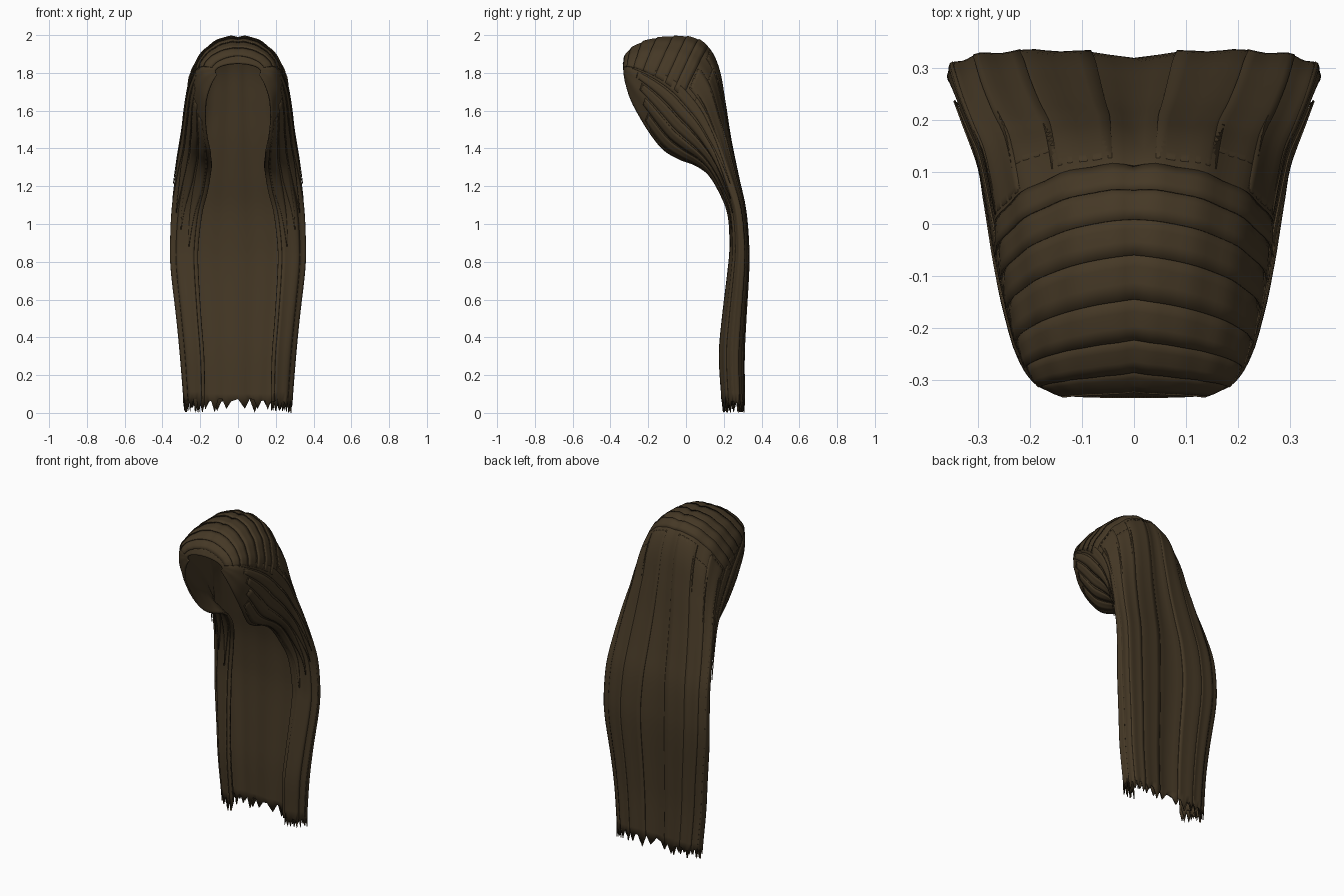
import bpy, math, random
from mathutils import Vector

random.seed(4)
cube = bpy.data.objects.get("Cube")
if cube:
    bpy.data.objects.remove(cube)

brown = bpy.data.materials.new("dark_brown_hair")
brown.use_nodes = True
colour = (0.06, 0.040, 0.019, 1)
brown.diffuse_color = colour
brown.node_tree.nodes["Principled BSDF"].inputs["Base Color"].default_value = colour
brown.node_tree.nodes["Principled BSDF"].inputs["Roughness"].default_value = 0.9

# Sections from brow to hem: midline y, z, front edge y, z, half width, edge x
SECTIONS = [
    (-.335, 1.85, -.33, 1.79, .12, .11),
    (-.30, 1.92, -.32, 1.74, .185, .14),
    (-.20, 1.975, -.29, 1.65, .225, .17),
    (-.06, 1.995, -.23, 1.54, .25, .175),
    (.05, 1.985, -.17, 1.45, .265, .165),
    (.13, 1.93, -.11, 1.385, .275, .15),
    (.18, 1.82, -.03, 1.34, .285, .145),
    (.21, 1.65, .05, 1.31, .295, .14),
    (.24, 1.45, .12, 1.26, .315, .145),
    (.28, 1.25, .18, 1.17, .335, .16),
    (.315, 1.08, .225, 1.05, .35, .19),
    (.33, .9, .235, .88, .355, .21),
    (.33, .75, .225, .75, .35, .21),
    (.315, .5, .195, .5, .32, .195),
    (.305, .3, .18, .3, .30, .18),
    (.305, .07, .195, .07, .28, .175),
]
LAST = len(SECTIONS) - 1


def section(t):
    """Catmull-Rom blend of the section table."""
    t = min(max(t, 0), LAST)
    k = min(int(t), LAST - 1)
    f = t - k
    a, b, c, d = (SECTIONS[min(max(k + j, 0), LAST)] for j in (-1, 0, 1, 2))
    return [q + f * .5 * (r - p + f * (2*p - 5*q + 4*r - s + f * (3*(q - r) + s - p)))
            for p, q, r, s in zip(a, b, c, d)]


def raw_point(s, t):
    """Point on the hair surface: s runs side to side, t from brow to hem."""
    ty, tz, ey, ez, w, xe = section(t)
    low = min(max((t - 7) / 4, 0), 1)
    power, flat = 1 - .22 * low, 1 + .45 * low
    top = math.pi - math.asin(min(xe / w, 1) ** (1 / power))
    a = abs(s) * top
    along = ((1 - math.cos(a)) / (1 - math.cos(top))) ** flat
    x = math.copysign(w * max(math.sin(a), 0) ** power, s)
    return Vector((x, ty + (ey - ty) * along, tz + (ez - tz) * along))


def surface(s, t, lift=0):
    e = .01
    ds = raw_point(min(s + e, 1), t) - raw_point(max(s - e, -1), t)
    dt = raw_point(s, min(t + e, LAST)) - raw_point(s, max(t - e, 0))
    normal = ds.cross(dt).normalized()
    groove = .012 * math.exp(-(s / .05) ** 2) * min(t / 3, 1)
    wave = .003 * math.sin(abs(s) * 40) * min(t / 5, 1)
    return raw_point(s, t) + normal * (lift - groove + wave)


def patch(name, s_range, t_range, lift, cols, rows, thick, hem=None, taper=0, bend=0):
    """Sheet of hair over part of the surface; lift may change along its length."""
    s0, s1 = s_range
    t0, t1 = t_range
    verts, faces = [], []
    for r in range(rows + 1):
        f = r / rows
        narrow = 1 - taper * max(0, (f - .75) / .25)
        for c in range(cols + 1):
            mid = (s0 + s1) / 2
            s = mid + (s0 + (s1 - s0) * c / cols - mid) * narrow
            t = max(t0 + (t1 - t0) * f - bend * abs(s), 0)
            p = surface(s, t, lift[0] + (lift[1] - lift[0]) * f)
            if hem and r == rows:
                p.z = hem(c)
            verts.append(p)
    n = cols + 1
    for r in range(rows):
        for c in range(cols):
            i = r * n + c
            faces.append((i, i + 1, i + n + 1, i + n))
    mesh = bpy.data.meshes.new(name)
    mesh.from_pydata(verts, [], faces)
    mesh.materials.append(brown)
    obj = bpy.data.objects.new(name, mesh)
    bpy.context.collection.objects.link(obj)
    solid = obj.modifiers.new("thickness", "SOLIDIFY")
    solid.thickness = thick
    solid.offset = -1
    bpy.ops.object.select_all(action="DESELECT")
    obj.select_set(True)
    bpy.context.view_layer.objects.active = obj
    bpy.ops.object.shade_smooth_by_angle(angle=math.radians(40))
    return obj


def ragged(c):
    """Uneven pointed hem."""
    return random.uniform(.0, .04) if c % 3 == 1 else random.uniform(.055, .075)


# Main sheet: hood and long back fall
patch("hair_shell", (-1, 1), (0, LAST), (0, 0), 72, 75, .01, ragged)

# Shingled rows over the crown
for i in range(7):
    patch(f"crown_row_{i + 1}", (-.6, .6), (.6 + i * .6, 1.25 + i * .6),
          (.007, .001), 40, 3, .004, bend=.35)

# Overlapping locks on each side, running down to the hem
LOCKS = [(.06, .24, 5), (.22, .38, 5.6), (.36, .52, 4.8), (.5, .66, 5.4),
         (.64, .8, 4.4), (.78, .97, 3.6)]
for side, label in ((1, "left"), (-1, "right")):
    for i, (a, b, start) in enumerate(LOCKS):
        span = (a, b) if side > 0 else (-b, -a)
        patch(f"{label}_lock_{i + 1}", span, (start, LAST),
              (.0, .006 + .003 * (i % 2)), 6, 44, .005, ragged)
    # Shorter pointed locks around the face and on the shoulders
    for i in range(5):
        a = .55 + i * .085
        span = (a, a + .07) if side > 0 else (-a - .07, -a)
        patch(f"{label}_short_lock_{i + 1}", span, (1.5 + i * .4, 9 + i * .5),
              (.0, .012), 3, 24, .004, taper=.9)
    # Inner locks that thicken the front edges
    for i in range(2):
        a = .74 + i * .12
        span = (a, a + .13) if side > 0 else (-a - .13, -a)
        patch(f"{label}_inner_lock_{i + 1}", span, (7.5, LAST),
              (-.008, -.016), 4, 30, .005, ragged)
